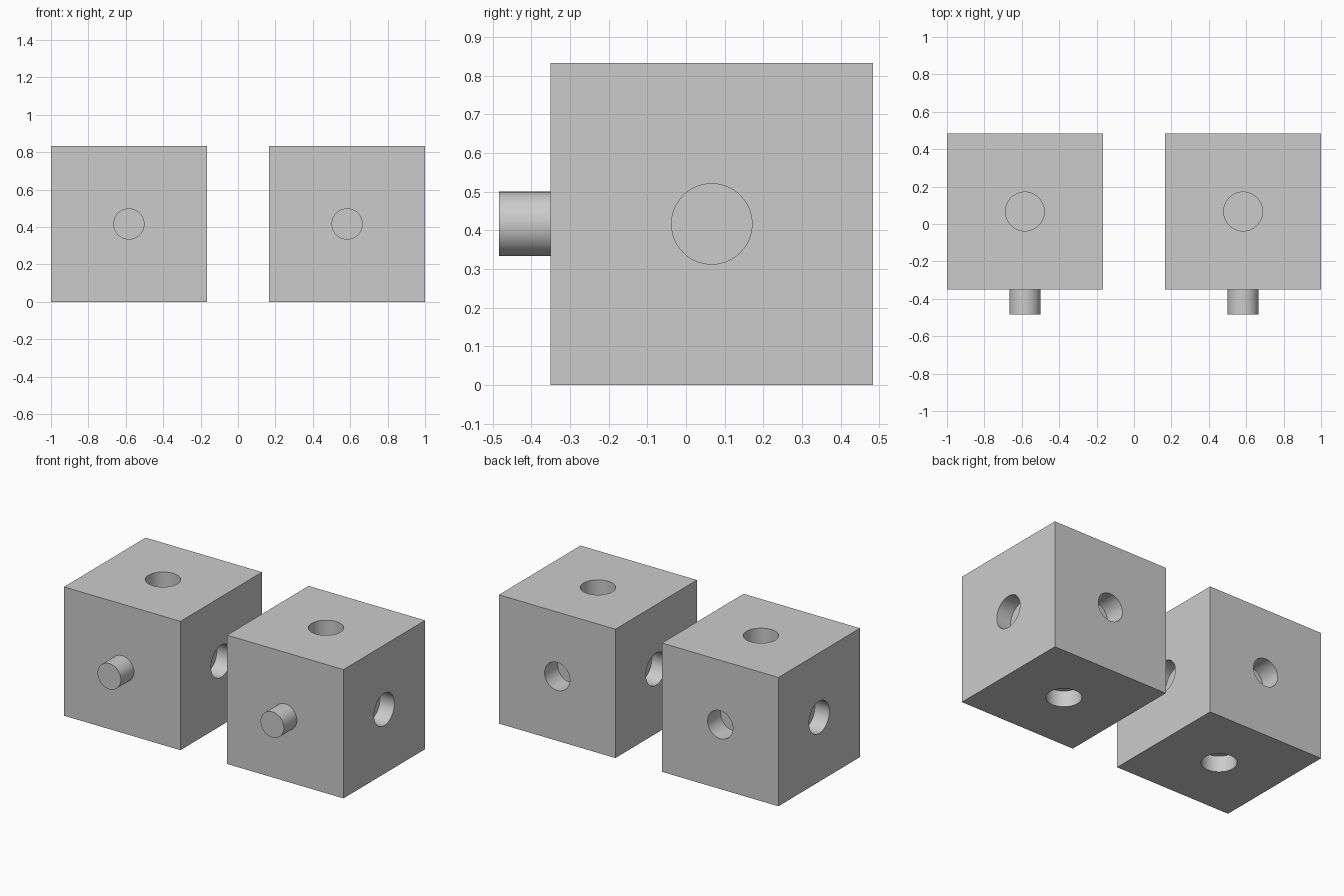
import bpy
from math import radians
from mathutils import Vector

if "Cube" in bpy.data.objects:
    bpy.data.objects.remove(bpy.data.objects["Cube"])

SIZE = 0.8333
HALF = SIZE / 2
CY, CZ = 0.0667, HALF
PEG_R, PEG_LEN = 0.0833, 0.1333
HOLE_R, HOLE_D = 0.104, 0.104
SOCKET_R, SOCKET_D = 0.0905, 0.1333
EXTRA = 0.05


def cylinder(name, centre, direction, radius, start, end):
    """Cylinder along direction, between two distances from the block centre."""
    d = Vector(direction)
    bpy.ops.mesh.primitive_cylinder_add(
        vertices=64, radius=radius, depth=end - start,
        location=centre + d * (start + end) / 2,
        rotation=d.to_track_quat('Z', 'Y').to_euler())
    obj = bpy.context.object
    obj.name = name
    return obj


def combine(target, tool, operation):
    mod = target.modifiers.new(operation.title(), 'BOOLEAN')
    mod.operation = operation
    mod.solver = 'EXACT'
    mod.object = tool
    bpy.context.view_layer.objects.active = target
    bpy.ops.object.modifier_apply(modifier=mod.name)
    bpy.data.objects.remove(tool)


def linking_block(name, x):
    centre = Vector((x, CY, CZ))
    bpy.ops.mesh.primitive_cube_add(size=SIZE, location=centre)
    block = bpy.context.object
    block.name = name

    # Shallow round holes on the sides, top and bottom
    for d in ((1, 0, 0), (-1, 0, 0), (0, 0, 1), (0, 0, -1)):
        hole = cylinder("hole_cutter", centre, d, HOLE_R, HALF - HOLE_D, HALF + EXTRA)
        combine(block, hole, 'DIFFERENCE')

    # Narrower socket at the back
    socket = cylinder("socket_cutter", centre, (0, 1, 0), SOCKET_R,
                      HALF - SOCKET_D, HALF + EXTRA)
    combine(block, socket, 'DIFFERENCE')

    # Peg on the front
    peg = cylinder("peg", centre, (0, -1, 0), PEG_R, HALF - EXTRA, HALF + PEG_LEN)
    combine(block, peg, 'UNION')

    bpy.ops.object.select_all(action='DESELECT')
    block.select_set(True)
    bpy.context.view_layer.objects.active = block
    bpy.ops.object.shade_smooth_by_angle(angle=radians(30))


linking_block("left_linking_block", -1 + HALF)
linking_block("right_linking_block", 1 - HALF)
